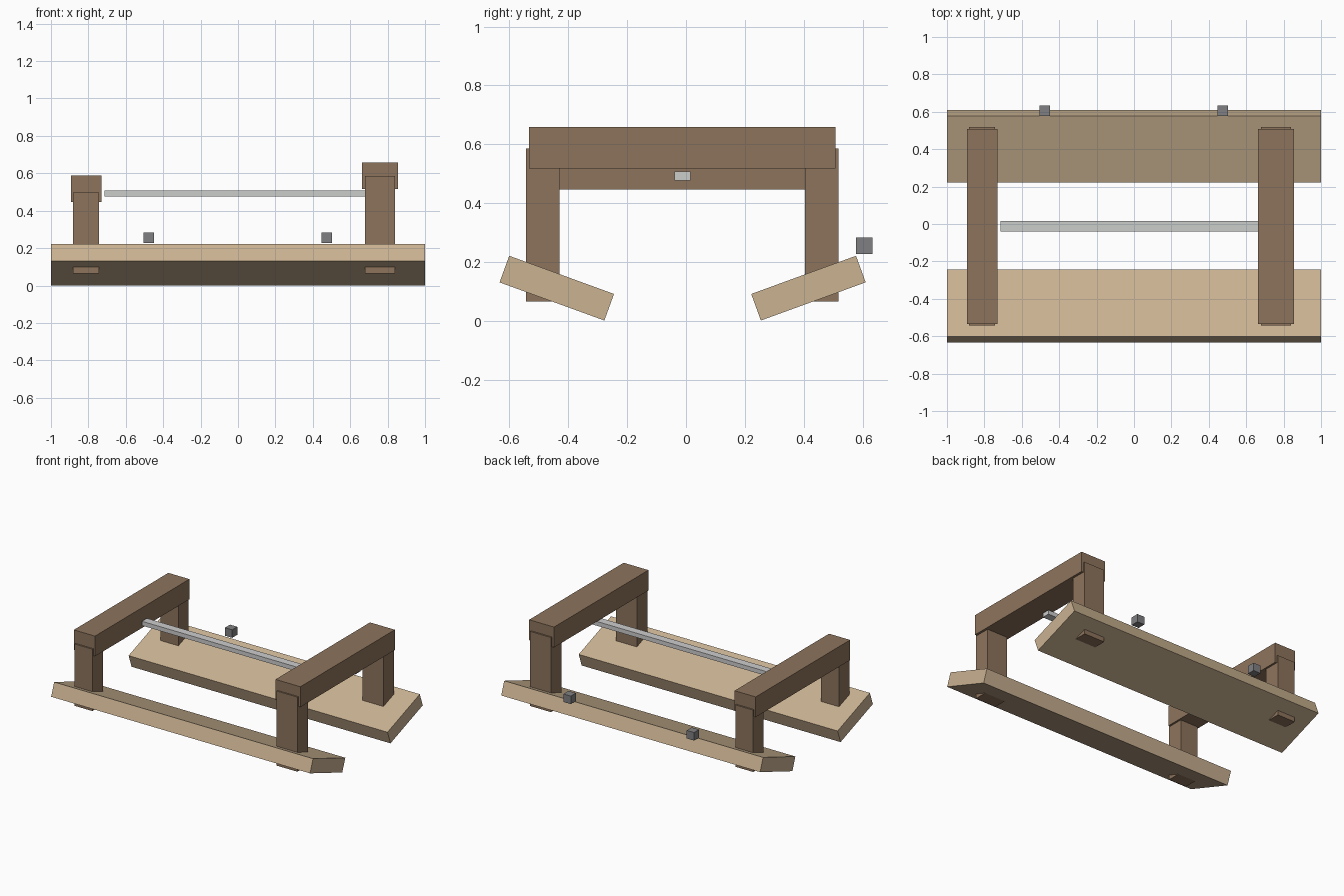
import bpy
import bmesh
from math import radians
from mathutils import Matrix, Vector

cube = bpy.data.objects.get("Cube")
if cube:
    bpy.data.objects.remove(cube, do_unlink=True)


def material(name, rgb):
    mat = bpy.data.materials.new(name)
    mat.use_nodes = True
    color = (*rgb, 1.0)
    mat.diffuse_color = color
    mat.node_tree.nodes["Principled BSDF"].inputs["Base Color"].default_value = color
    return mat


dark_wood = material("dark wood", (0.27, 0.175, 0.107))
light_wood = material("light wood", (0.59, 0.445, 0.285))
pale_metal = material("pale metal", (0.60, 0.61, 0.60))
grey_metal = material("grey metal", (0.216, 0.216, 0.225))


def box(name, low, high, mat, tilt=0.0):
    """Box between two corners, tilted about x through its centre."""
    low, high = Vector(low), Vector(high)
    bm = bmesh.new()
    bmesh.ops.create_cube(bm, size=1.0, matrix=Matrix.Diagonal((*(high - low), 1.0)))
    mesh = bpy.data.meshes.new(name)
    bm.to_mesh(mesh)
    bm.free()
    mesh.materials.append(mat)
    obj = bpy.data.objects.new(name, mesh)
    obj.location = (low + high) / 2
    obj.rotation_euler.x = radians(tilt)
    bpy.context.collection.objects.link(obj)
    return obj


# Two long boards sloping down towards the middle
LENGTH, DEPTH, THICK, HEIGHT = 2.0, 0.379, 0.096, 0.111
for side, y, tilt in (("front", -0.439, -20), ("back", 0.416, 20)):
    box(side + "_board",
        (-LENGTH / 2, y - DEPTH / 2, HEIGHT - THICK / 2),
        (LENGTH / 2, y + DEPTH / 2, HEIGHT + THICK / 2), light_wood, tilt)

# Two post frames: beam x range, beam z range, leg x range, leg top
frames = {
    "right": ((-0.894, -0.731), (0.447, 0.588), (-0.882, -0.744), 0.497),
    "left": ((0.664, 0.856), (0.517, 0.659), (0.680, 0.840), 0.586),
}
for side, (beam_x, beam_z, leg_x, leg_top) in frames.items():
    box(side + "_beam", (beam_x[0], -0.534, beam_z[0]),
        (beam_x[1], 0.508, beam_z[1]), dark_wood)
    for end, y0, y1 in (("front", -0.544, -0.429), ("back", 0.405, 0.519)):
        box(f"{side}_{end}_leg", (leg_x[0], y0, 0.065),
            (leg_x[1], y1, leg_top), dark_wood)

# Flat bar running between the frames
box("cross_bar", (-0.715, -0.039, 0.477), (0.715, 0.016, 0.507), pale_metal)

# Small blocks above the back edge
for side, x in (("right", -0.477), ("left", 0.475)):
    box(side + "_block", (x - 0.028, 0.577, 0.227),
        (x + 0.028, 0.633, 0.283), grey_metal)
